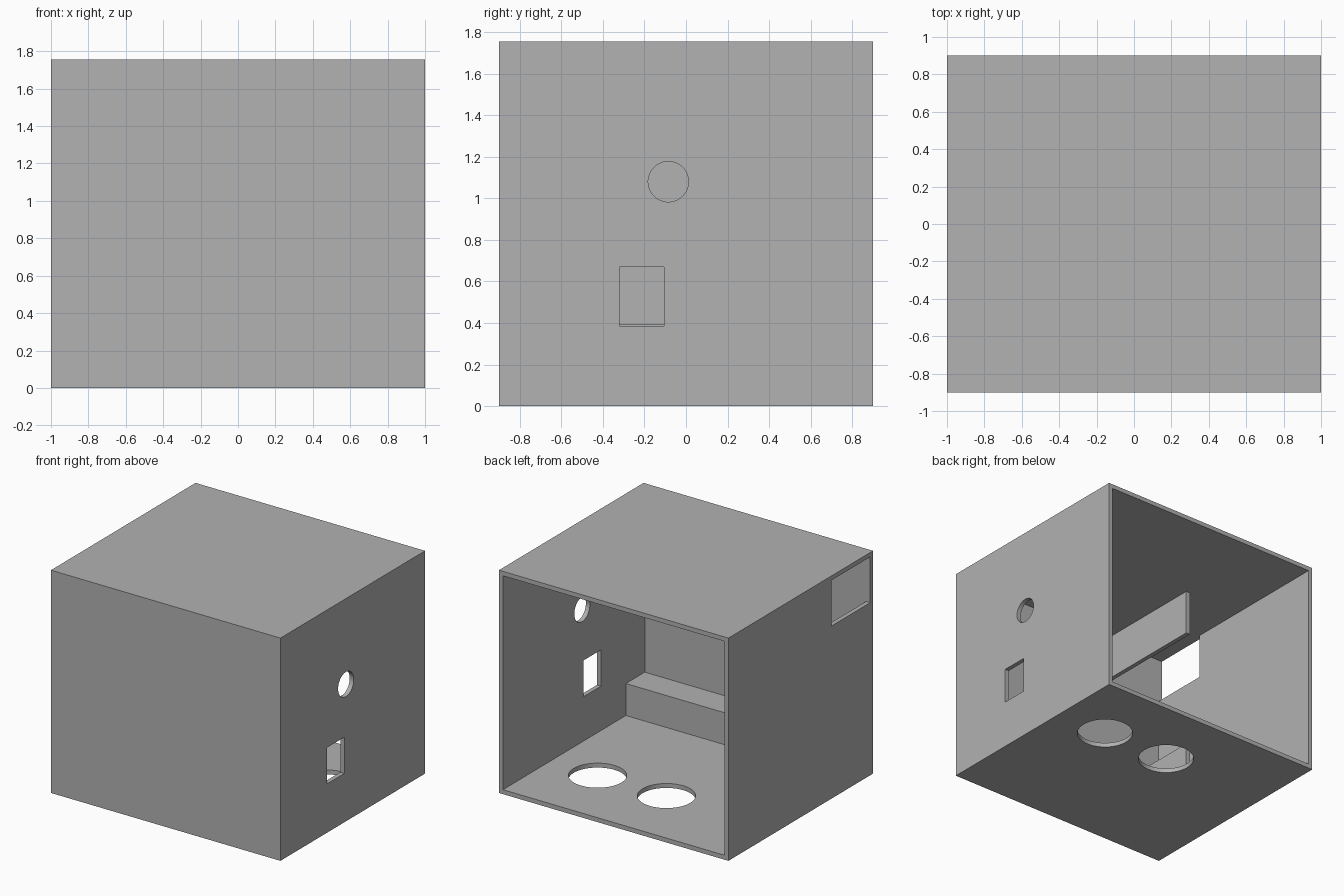
import bpy
from mathutils import Matrix

if "Cube" in bpy.data.objects:
    bpy.data.objects.remove(bpy.data.objects["Cube"], do_unlink=True)

GREY = (0.445, 0.445, 0.445, 1)
mat = bpy.data.materials.new("matte grey")
mat.use_nodes = True
mat.diffuse_color = GREY
mat.node_tree.nodes["Principled BSDF"].inputs["Base Color"].default_value = GREY

HX, HY, H, T = 1.0, 0.9, 1.755, 0.035    # half width, half depth, height, wall
FRONT, FLOOR, CEILING = -HY + T, T, H - T  # inner faces


def box(name, x, y, z):
    """Box spanning the given (low, high) ranges."""
    bpy.ops.mesh.primitive_cube_add(size=1)
    ob = bpy.context.object
    ob.name = name
    size = [b - a for a, b in (x, y, z)]
    mid = [(a + b) / 2 for a, b in (x, y, z)]
    ob.data.transform(Matrix.Translation(mid) @ Matrix.Diagonal((*size, 1)))
    ob.data.materials.append(mat)
    return ob


def cylinder(name, radius, centre, axis):
    bpy.ops.mesh.primitive_cylinder_add(vertices=64, radius=radius, depth=0.2)
    ob = bpy.context.object
    ob.name = name
    turn = Matrix.Rotation(1.570796, 4, "Y") if axis == "X" else Matrix()
    ob.data.transform(Matrix.Translation(centre) @ turn)
    ob.data.materials.append(mat)
    return ob


def cut(target, cutter):
    """Subtract the cutter, then discard it."""
    cutter.hide_render = True
    mod = target.modifiers.new("cut", "BOOLEAN")
    mod.operation, mod.solver, mod.object = "DIFFERENCE", "EXACT", cutter
    bpy.context.view_layer.objects.active = target
    bpy.ops.object.modifier_apply(modifier=mod.name)
    bpy.data.objects.remove(cutter, do_unlink=True)


# Hollow case, open at the back
case = box("case", (-HX, HX), (-HY, HY), (0, H))
cut(case, box("cavity", (-HX + T, HX - T), (FRONT, HY + 0.1), (FLOOR, CEILING)))

# Round and rectangular openings in the left wall
cut(case, cylinder("round_opening", 0.097, (HX, -0.085, 1.08), "X"))
cut(case, box("square_opening", (0.9, 1.1), (-0.32, -0.105), (0.385, 0.67)))

# Opening in the right wall, tucked into the top front corner
cut(case, box("corner_opening", (-1.1, -0.9), (FRONT, -0.38), (1.36, CEILING)))

# Two round holes in the floor
for x in (0.55, -0.05):
    cut(case, cylinder("floor_hole", 0.208, (x, 0.315, 0), "Z"))

# Matching dividers on the floor and under the ceiling
PANEL = (-0.495, -0.46)
for name, z in (("lower_divider", (FLOOR, 0.395)), ("upper_divider", (1.36, CEILING))):
    box(name, PANEL, (FRONT, 0.065), z)

# Step along the inside of the front wall
box("front_step", (PANEL[1], HX - T), (FRONT, -0.63), (FLOOR, 0.287))
